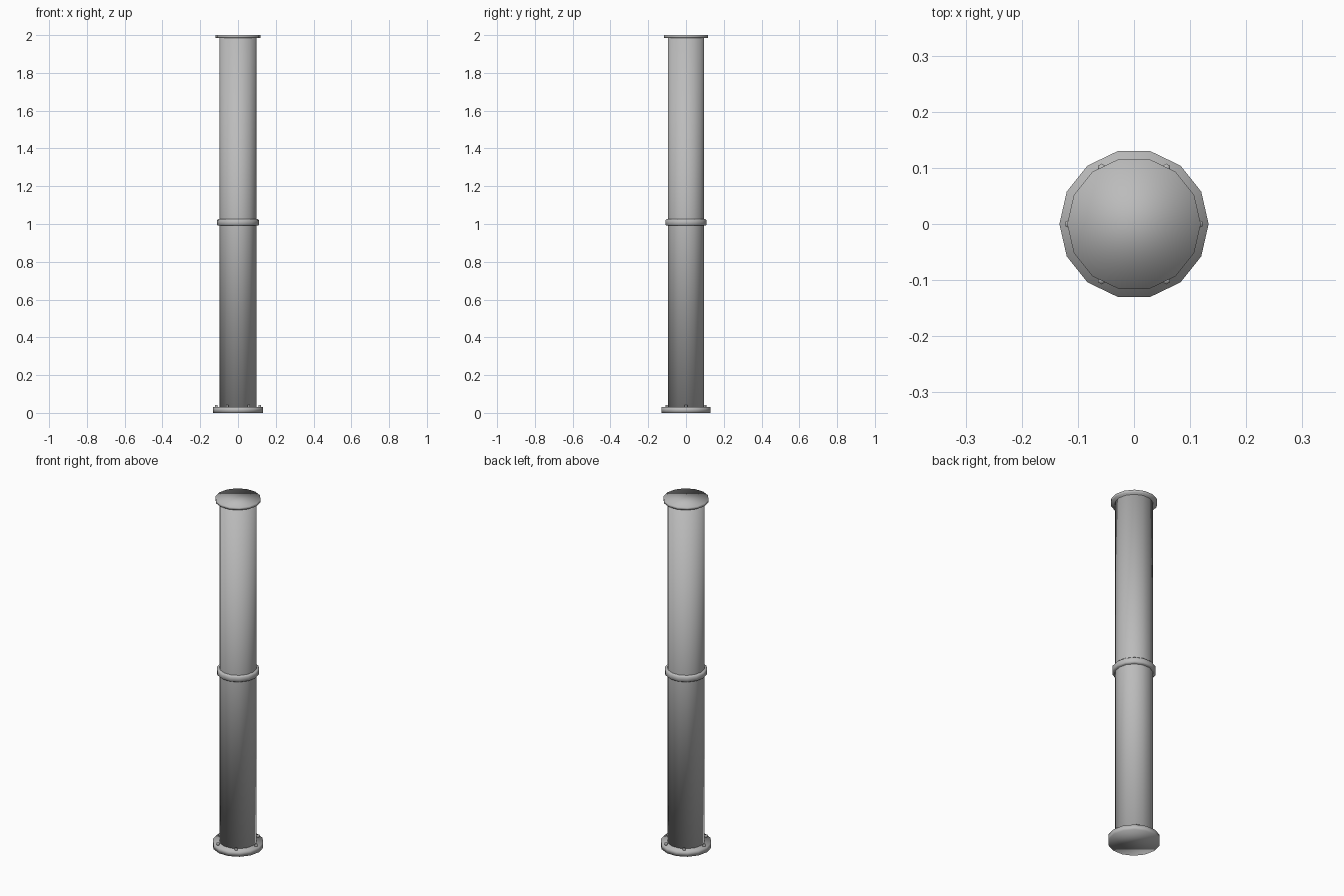
import bpy, bmesh, math
from mathutils import Matrix

cube = bpy.data.objects.get("Cube")
if cube:
    bpy.data.objects.remove(cube, do_unlink=True)

SIDES = 14

metal = bpy.data.materials.new("grey_metal")
metal.use_nodes = True
GREY = (0.5, 0.5, 0.5, 1)
metal.diffuse_color = GREY
metal.node_tree.nodes["Principled BSDF"].inputs["Base Color"].default_value = GREY


def finish(name, bm, smooth=True):
    bmesh.ops.recalc_face_normals(bm, faces=bm.faces)
    mesh = bpy.data.meshes.new(name)
    bm.to_mesh(mesh)
    bm.free()
    mesh.materials.append(metal)
    for p in mesh.polygons:
        p.use_smooth = smooth
    obj = bpy.data.objects.new(name, mesh)
    bpy.context.collection.objects.link(obj)
    return obj


def turned(name, profile):
    """Closed round part from (radius, height) pairs, bottom to top."""
    bm = bmesh.new()
    rings = []
    for r, z in profile:
        angles = [math.tau * i / SIDES for i in range(SIDES)]
        rings.append([bm.verts.new((r * math.cos(a), r * math.sin(a), z)) for a in angles])
    for low, high in zip(rings, rings[1:]):
        for i in range(SIDES):
            j = (i + 1) % SIDES
            bm.faces.new((low[i], low[j], high[j], high[i]))
    bm.faces.new(rings[0])
    bm.faces.new(rings[-1])
    return finish(name, bm)


# Pipe, flanges and coupling ring
turned("base_flange", [(0.133, 0), (0.133, 0.03)])
turned("pipe", [(0.098, 0.01), (0.098, 1.99)])
turned("coupling_ring", [(0.106, 0.991), (0.112, 0.997), (0.112, 1.02), (0.106, 1.026)])
turned("top_cap", [(0.119, 1.985), (0.119, 2)])

# Six bolt heads around the base flange
for i in range(6):
    bm = bmesh.new()
    place = (Matrix.Rotation(math.tau * i / 6, 4, "Z")
             @ Matrix.Translation((0.115, 0, 0.033)))
    bmesh.ops.create_cone(bm, cap_ends=True, segments=6, radius1=0.008,
                          radius2=0.008, depth=0.016, matrix=place)
    finish(f"base_bolt_{i + 1}", bm)
